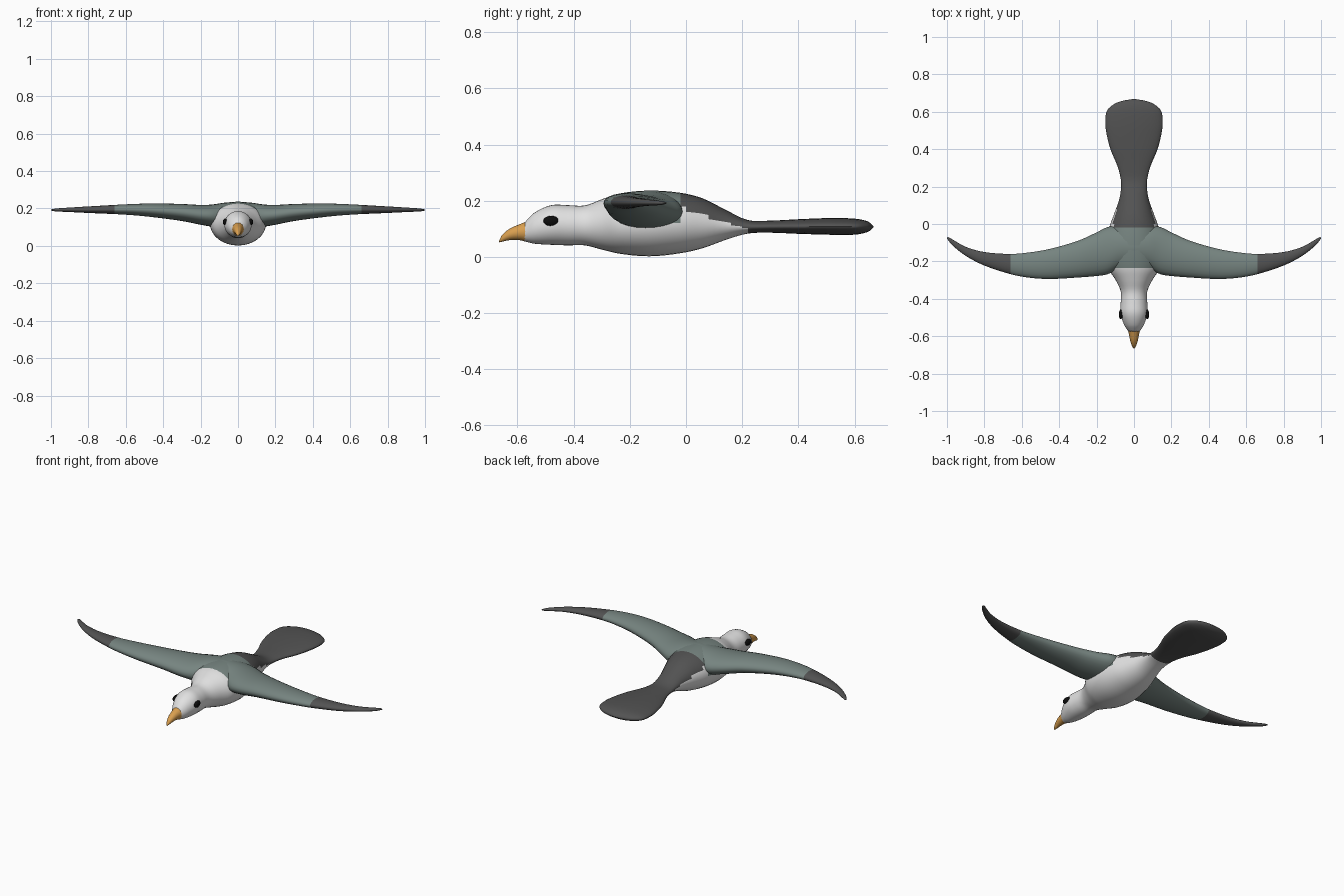
import bpy, bmesh, math

if "Cube" in bpy.data.objects:
    bpy.data.objects.remove(bpy.data.objects["Cube"])


def material(name, r, g, b):
    m = bpy.data.materials.new(name)
    m.diffuse_color = (r, g, b, 1)
    m.use_nodes = True
    m.node_tree.nodes["Principled BSDF"].inputs["Base Color"].default_value = m.diffuse_color
    return m


WHITE = material("white plumage", 0.76, 0.76, 0.76)
GREY = material("slate wing", 0.18, 0.23, 0.215)
DARK = material("dark feathers", 0.085, 0.085, 0.085)
ORANGE = material("orange bill", 0.70, 0.35, 0.08)
BLACK = material("black eye", 0.004, 0.004, 0.004)


def smooth_stations(st, steps):
    """Interpolate station rows along their first column with cubic curves."""
    def slope(i, k):
        a, b = st[max(i - 1, 0)], st[min(i + 1, len(st) - 1)]
        return (b[k] - a[k]) / (b[0] - a[0])
    rows = []
    for i in range(len(st) - 1):
        p, q = st[i], st[i + 1]
        d = q[0] - p[0]
        for s in range(steps):
            t = s / steps
            row = [p[0] + t * d]
            for k in range(1, len(p)):
                row.append((2*t**3 - 3*t**2 + 1) * p[k] + (t**3 - 2*t*t + t) * d * slope(i, k)
                           + (3*t*t - 2*t**3) * q[k] + (t**3 - t*t) * d * slope(i + 1, k))
            rows.append(row)
    rows.append(list(st[-1]))
    return rows


def loft(name, rows, point, sides, mats, rule, cap_start=True):
    """Skin oval rings; point(row, cos, sin) gives each corner."""
    bm = bmesh.new()
    rings = []
    for row in rows:
        rings.append([bm.verts.new(point(row, math.cos(a), math.sin(a)))
                      for a in (2 * math.pi * k / sides for k in range(sides))])
    for r0, r1 in zip(rings, rings[1:]):
        for k in range(sides):
            j = (k + 1) % sides
            bm.faces.new((r0[k], r0[j], r1[j], r1[k]))
    if cap_start:
        bm.faces.new(rings[0])
    bm.faces.new(rings[-1])
    bmesh.ops.recalc_face_normals(bm, faces=bm.faces)
    if not cap_start:
        # an open shell is oriented by its outermost face
        top = max(bm.faces, key=lambda f: f.calc_center_median().z)
        if top.normal.z < 0:
            bmesh.ops.reverse_faces(bm, faces=bm.faces)
    for f in bm.faces:
        f.material_index = rule(f.calc_center_median())
    me = bpy.data.meshes.new(name)
    bm.to_mesh(me)
    bm.free()
    for m in mats:
        me.materials.append(m)
    ob = bpy.data.objects.new(name, me)
    bpy.context.collection.objects.link(ob)
    finish(ob)
    return ob


def finish(ob):
    bpy.ops.object.select_all(action='DESELECT')
    ob.select_set(True)
    bpy.context.view_layer.objects.active = ob
    bpy.ops.object.shade_smooth_by_angle(angle=math.radians(50))


def lengthwise(row, c, s):
    y, half, bottom, top = row
    return (half * c, y, (top + bottom) / 2 + (top - bottom) / 2 * s)


# Body and tail: y, half width, bottom z, top z
body_stations = [
    (-0.575, 0.030, 0.055, 0.122), (-0.54, 0.052, 0.047, 0.157),
    (-0.48, 0.072, 0.043, 0.184), (-0.42, 0.071, 0.041, 0.184),
    (-0.36, 0.071, 0.041, 0.183), (-0.30, 0.098, 0.026, 0.205),
    (-0.235, 0.138, 0.011, 0.226), (-0.13, 0.150, 0.002, 0.236),
    (-0.02, 0.132, 0.013, 0.228), (0.06, 0.104, 0.031, 0.208),
    (0.14, 0.077, 0.060, 0.168), (0.22, 0.069, 0.083, 0.131),
    (0.30, 0.085, 0.086, 0.129), (0.40, 0.126, 0.082, 0.134),
    (0.50, 0.150, 0.079, 0.138), (0.56, 0.153, 0.078, 0.138),
    (0.61, 0.142, 0.080, 0.135), (0.645, 0.100, 0.088, 0.127),
    (0.660, 0.055, 0.097, 0.117), (0.667, 0.012, 0.105, 0.109),
]


def body_colour(c):
    if c.y > 0.215:
        return 2
    if c.y > -0.02:
        return 2 if c.z > 0.175 - 0.32 * (c.y + 0.02) else 0
    return 1 if c.y > -0.235 and c.z > 0.12 else 0


loft("body_and_tail", smooth_stations(body_stations, 4), lengthwise, 32,
     [WHITE, GREY, DARK], body_colour)

# Hooked bill
bill_stations = [
    (-0.665, 0.003, 0.052, 0.058), (-0.655, 0.010, 0.054, 0.078),
    (-0.625, 0.020, 0.060, 0.102), (-0.59, 0.027, 0.059, 0.117),
    (-0.568, 0.033, 0.053, 0.126),
]
loft("bill", smooth_stations(bill_stations, 3), lengthwise, 16,
     [ORANGE], lambda c: 0)

# Wings: x, leading y, trailing y, bottom z, top z
wing_stations = [
    (0.0, -0.232, -0.022, 0.09, 0.237), (0.08, -0.240, -0.012, 0.09, 0.230),
    (0.14, -0.268, -0.016, 0.102, 0.221), (0.20, -0.278, -0.045, 0.113, 0.219),
    (0.30, -0.286, -0.090, 0.133, 0.224), (0.45, -0.294, -0.133, 0.153, 0.227),
    (0.56, -0.287, -0.152, 0.164, 0.224), (0.66, -0.268, -0.160, 0.170, 0.219),
    (0.80, -0.222, -0.150, 0.176, 0.211), (0.90, -0.170, -0.122, 0.181, 0.205),
    (0.97, -0.115, -0.083, 0.184, 0.200), (0.993, -0.088, -0.070, 0.187, 0.196),
    (1.0, -0.078, -0.072, 0.190, 0.193),
]


def spanwise(row, c, s):
    x, lead, trail, bottom, top = row
    return (x, (lead + trail) / 2 + (trail - lead) / 2 * c,
            (top + bottom) / 2 + (top - bottom) / 2 * s)


wings = loft("wings", smooth_stations(wing_stations, 4), spanwise, 24,
             [GREY, DARK], lambda c: int(c.x > 0.66), cap_start=False)
mirror = wings.modifiers.new("mirror", 'MIRROR')
mirror.use_axis = (True, False, False)

# Eyes
for side, label in ((-1, "left"), (1, "right")):
    bpy.ops.mesh.primitive_uv_sphere_add(segments=20, ring_count=12, radius=1,
                                         location=(side * 0.068, -0.48, 0.128),
                                         rotation=(0, 0, side * 0.12))
    eye = bpy.context.object
    eye.name = label + "_eye"
    eye.scale = (0.013, 0.028, 0.018)
    eye.data.materials.append(BLACK)
    finish(eye)
